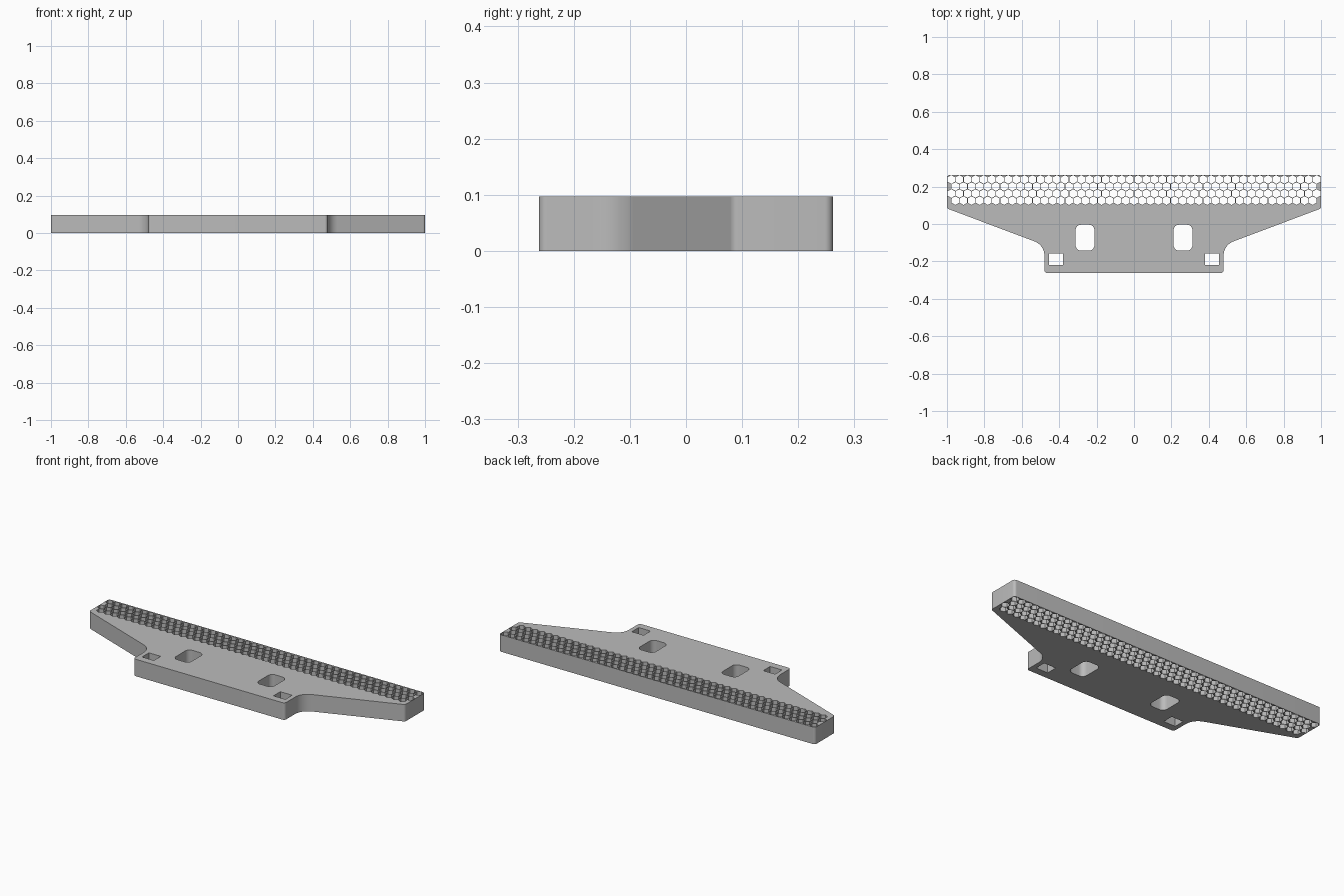
import bpy, bmesh, math
from mathutils import Vector

cube = bpy.data.objects.get("Cube")
if cube:
    bpy.data.objects.remove(cube)

HEIGHT = 0.097


def rounded(corners, steps=8):
    """Turn (x, y, radius) corners into a loop with tangent arcs."""
    out = []
    n = len(corners)
    for i, (x, y, r) in enumerate(corners):
        p = Vector((x, y))
        if r == 0:
            out.append(p)
            continue
        a = (Vector(corners[i - 1][:2]) - p).normalized()
        b = (Vector(corners[(i + 1) % n][:2]) - p).normalized()
        half = a.angle(b) / 2
        centre = p + (a + b).normalized() * (r / math.sin(half))
        start = p + a * (r / math.tan(half)) - centre
        end = p + b * (r / math.tan(half)) - centre
        sweep = start.angle_signed(end)
        for k in range(steps + 1):
            t = -sweep * k / steps
            c, s = math.cos(t), math.sin(t)
            out.append(centre + Vector((c * start.x - s * start.y, s * start.x + c * start.y)))
    return out


def box_loop(x0, x1, y0, y1, r):
    return rounded([(x0, y0, r), (x1, y0, r), (x1, y1, r), (x0, y1, r)])


# Outer outline: right half, then its mirror
half = [(0.479, -0.262, 0.015), (0.479, -0.113, 0.08),
        (1, 0.083, 0.015), (1, 0.262, 0.015)]
loops = [rounded(half + [(-x, y, r) for x, y, r in reversed(half)])]

# Mounting slots and small rectangular holes
for s in (-1, 1):
    for x, y, w, d, r in ((0.262, -0.073, 0.1, 0.138, 0.028), (0.416, -0.189, 0.075, 0.062, 0)):
        loops.append(box_loop(s * x - w / 2, s * x + w / 2, y - d / 2, y + d / 2, r))

# Honeycomb rows along the back
PITCH = 1.954 / 45
for row in range(4):
    count = 46 - row % 2
    for col in range(count):
        cx = (col - (count - 1) / 2) * PITCH
        cy = 0.238 - row * PITCH * math.sqrt(3) / 2
        angles = [math.radians(30 + 60 * k) for k in range(6)]
        loops.append([Vector((cx + 0.0232 * math.cos(a), cy + 0.0232 * math.sin(a))) for a in angles])

# Fill between the loops and extrude to a plate
bm = bmesh.new()
for loop in loops:
    verts = [bm.verts.new((p.x, p.y, 0)) for p in loop]
    for i, v in enumerate(verts):
        bm.edges.new((verts[i - 1], v))
bmesh.ops.triangle_fill(bm, use_beauty=True, use_dissolve=False, edges=bm.edges[:], normal=(0, 0, 1))
ext = bmesh.ops.extrude_face_region(bm, geom=bm.faces[:], use_keep_orig=True)
top = [g for g in ext["geom"] if isinstance(g, bmesh.types.BMVert)]
bmesh.ops.translate(bm, verts=top, vec=(0, 0, HEIGHT))
bmesh.ops.recalc_face_normals(bm, faces=bm.faces[:])

mesh = bpy.data.meshes.new("honeycomb_plate")
bm.to_mesh(mesh)
bm.free()
plate = bpy.data.objects.new("honeycomb_plate", mesh)
bpy.context.collection.objects.link(plate)

# Plain grey material
grey = bpy.data.materials.new("plain_grey")
grey.use_nodes = True
colour = (0.5, 0.5, 0.5, 1)
grey.diffuse_color = colour
grey.node_tree.nodes["Principled BSDF"].inputs["Base Color"].default_value = colour
mesh.materials.append(grey)

bpy.ops.object.select_all(action='DESELECT')
plate.select_set(True)
bpy.context.view_layer.objects.active = plate
bpy.ops.object.shade_smooth_by_angle(angle=math.radians(30))
